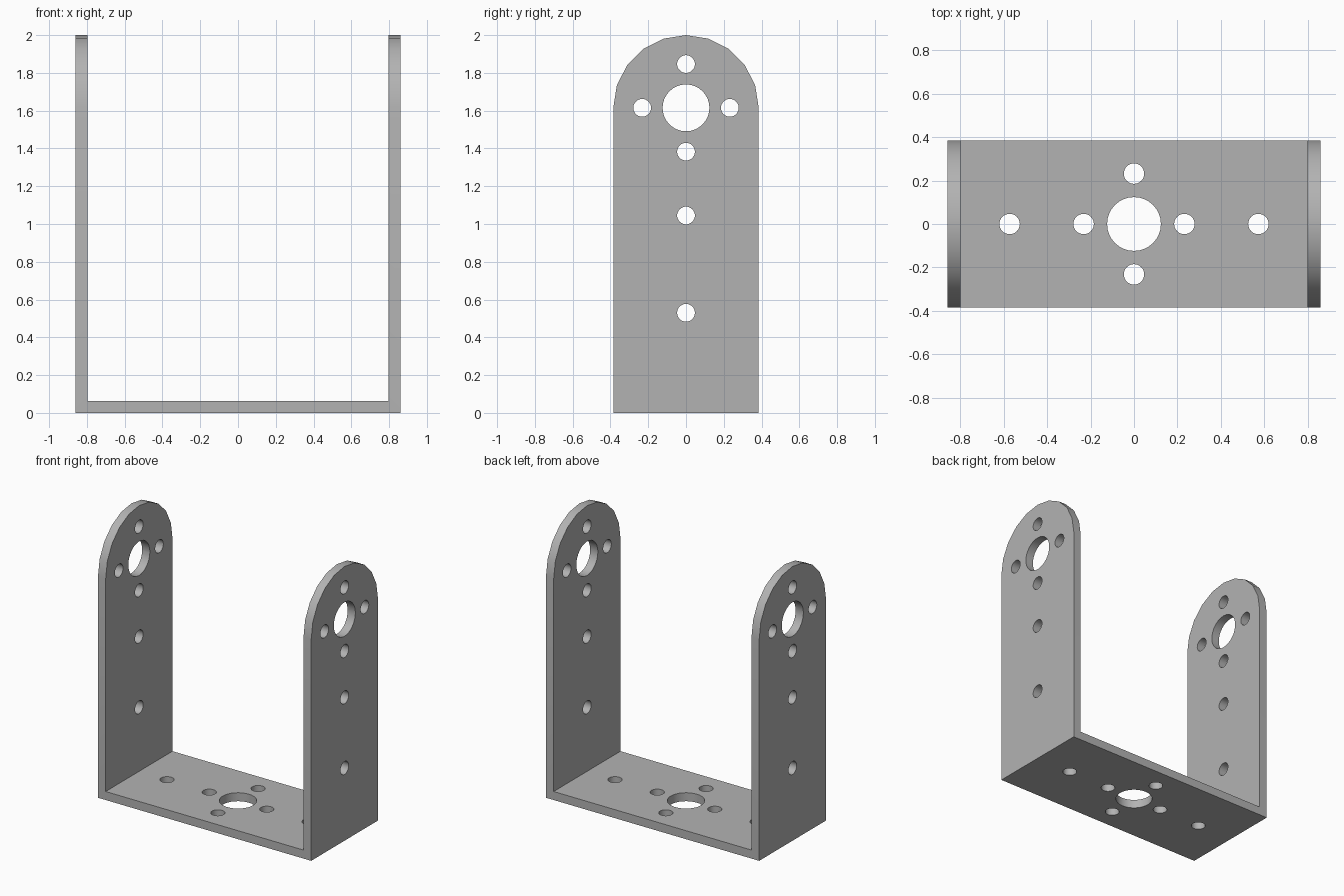
import bpy, bmesh, math
from mathutils import Matrix, Vector

cube = bpy.data.objects.get("Cube")
if cube:
    bpy.data.objects.remove(cube, do_unlink=True)

HALF_WIDTH, RADIUS, WALL = 0.86, 0.385, 0.062
PIVOT_Z = 2 - RADIUS          # centre of the rounded leg tops
BIG, SMALL, RING = 0.124, 0.047, 0.232

metal = bpy.data.materials.new("grey_metal")
metal.use_nodes = True
GREY = (0.45, 0.45, 0.45, 1)
metal.diffuse_color = GREY
metal.node_tree.nodes["Principled BSDF"].inputs["Base Color"].default_value = GREY


def make_object(name, bm):
    bmesh.ops.recalc_face_normals(bm, faces=bm.faces)
    mesh = bpy.data.meshes.new(name)
    bm.to_mesh(mesh)
    bm.free()
    mesh.materials.append(metal)
    obj = bpy.data.objects.new(name, mesh)
    bpy.context.collection.objects.link(obj)
    return obj


def add_drill(bm, centre, radius, depth, axis):
    turn = Vector((0, 0, 1)).rotation_difference(Vector(axis)).to_matrix().to_4x4()
    bmesh.ops.create_cone(bm, cap_ends=True, segments=32, radius1=radius,
                          radius2=radius, depth=depth,
                          matrix=Matrix.Translation(centre) @ turn)


def cut(target, cutter):
    cutter.hide_render = True
    mod = target.modifiers.new("cut", 'BOOLEAN')
    mod.operation, mod.solver, mod.object = 'DIFFERENCE', 'EXACT', cutter
    bpy.context.view_layer.objects.active = target
    bpy.ops.object.modifier_apply(modifier=mod.name)
    bpy.data.objects.remove(cutter, do_unlink=True)


# Bracket blank: arched profile extruded across the full width
bm = bmesh.new()
profile = [(-RADIUS, 0), (RADIUS, 0)]
for i in range(11):
    a = math.pi * i / 10
    profile.append((RADIUS * math.cos(a), PIVOT_Z + RADIUS * math.sin(a)))
face = bm.faces.new([bm.verts.new((-HALF_WIDTH, y, z)) for y, z in profile])
side = bmesh.ops.extrude_face_region(bm, geom=[face])["geom"]
bmesh.ops.translate(bm, vec=(2 * HALF_WIDTH, 0, 0),
                    verts=[v for v in side if isinstance(v, bmesh.types.BMVert)])
bracket = make_object("u_bracket", bm)

# Open space between the two legs
bm = bmesh.new()
bmesh.ops.create_cube(bm, size=1, matrix=Matrix.Translation((0, 0, WALL + 1.5))
                      @ Matrix.Diagonal((2 * (HALF_WIDTH - WALL), 2, 3, 1)))
cut(bracket, make_object("gap_cutter", bm))

# Holes through both legs and through the base
bm = bmesh.new()
ring = [(RING, 0), (-RING, 0), (0, RING), (0, -RING)]
leg_holes = [(y, PIVOT_Z + z) for y, z in ring] + [(0, 1.045), (0, 0.53)]
add_drill(bm, (0, 0, PIVOT_Z), BIG, 3, (1, 0, 0))
for y, z in leg_holes:
    add_drill(bm, (0, y, z), SMALL, 3, (1, 0, 0))
add_drill(bm, (0, 0, 0), BIG, 0.4, (0, 0, 1))
for x, y in ring + [(0.573, 0), (-0.573, 0)]:
    add_drill(bm, (x, y, 0), SMALL, 0.4, (0, 0, 1))
# The drills along x are separate so that no two cutters overlap
cut(bracket, make_object("hole_cutter", bm))

# Smooth arches and hole walls, sharp plate edges
bpy.ops.object.select_all(action='DESELECT')
bracket.select_set(True)
bpy.context.view_layer.objects.active = bracket
bpy.ops.object.shade_smooth_by_angle(angle=math.radians(30))
